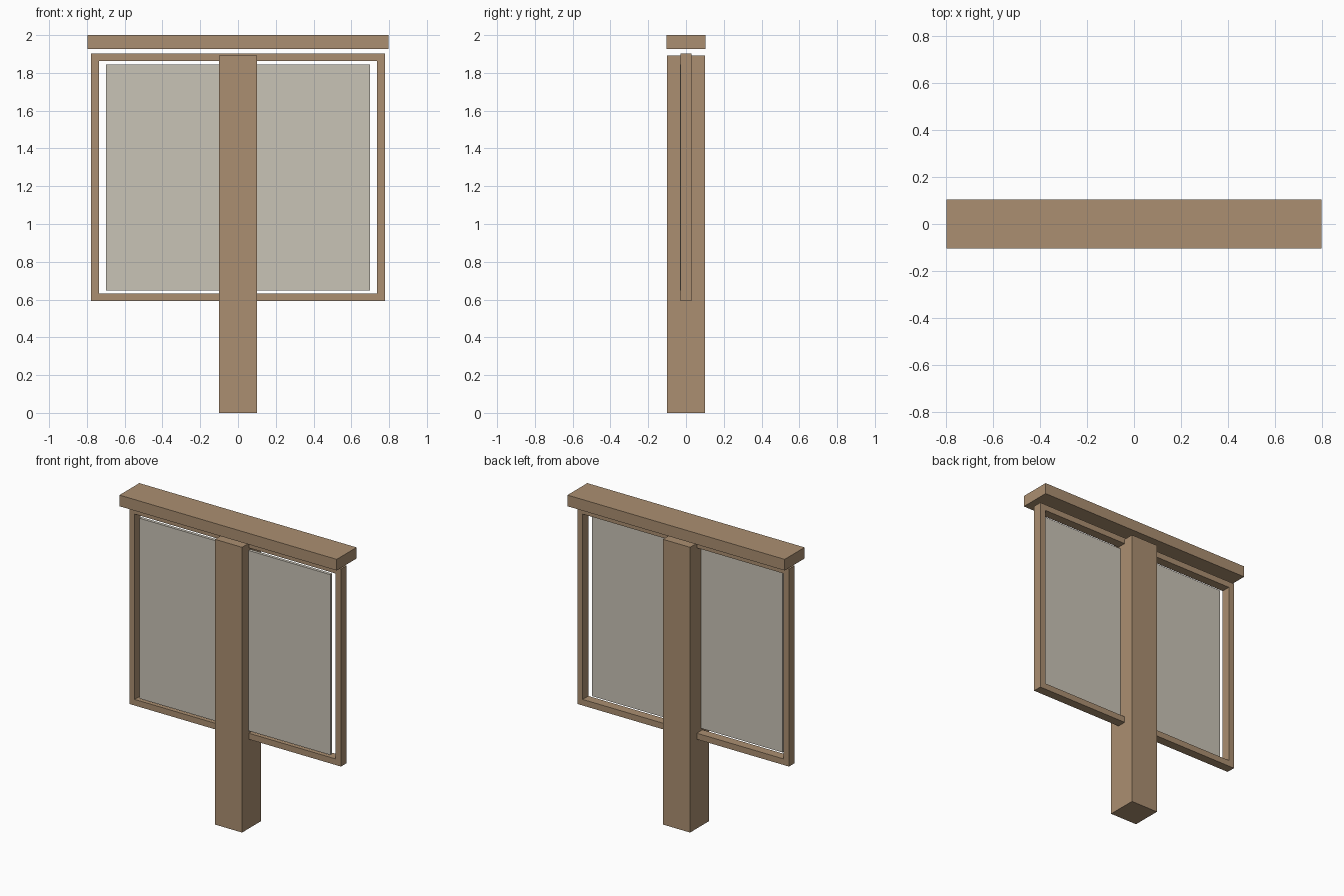
import bpy
import bmesh
from mathutils import Vector

default = bpy.data.objects.get("Cube")
if default:
    bpy.data.objects.remove(default, do_unlink=True)


def make_material(name, rgb):
    mat = bpy.data.materials.new(name)
    mat.use_nodes = True
    colour = (*rgb, 1.0)
    mat.diffuse_color = colour
    mat.node_tree.nodes["Principled BSDF"].inputs["Base Color"].default_value = colour
    return mat


wood = make_material("warm wood", (0.407, 0.275, 0.165))
board = make_material("pale grey board", (0.584, 0.546, 0.468))


def box(name, low, high, mat, border=0.0):
    """Box between two corners; a border cuts an opening through it along y."""
    low, high = Vector(low), Vector(high)
    size, centre = high - low, (low + high) / 2
    bm = bmesh.new()
    bmesh.ops.create_cube(bm, size=1)
    for v in bm.verts:
        v.co = Vector(a * b for a, b in zip(v.co, size)) + centre
    if border:
        bm.normal_update()
        ends = [f for f in bm.faces if abs(f.normal.y) > 0.9]
        bmesh.ops.inset_individual(bm, faces=ends, thickness=border)
        rims = [e for f in ends for e in f.edges]
        bmesh.ops.delete(bm, geom=ends, context="FACES_ONLY")
        bmesh.ops.bridge_loops(bm, edges=rims)
        bmesh.ops.recalc_face_normals(bm, faces=bm.faces)
    mesh = bpy.data.meshes.new(name)
    bm.to_mesh(mesh)
    bm.free()
    mesh.materials.append(mat)
    obj = bpy.data.objects.new(name, mesh)
    bpy.context.collection.objects.link(obj)
    return obj


# Square post standing on the ground
box("post", (-0.1, -0.1, 0), (0.1, 0.1, 1.892), wood)

# Hollow frame passing through the post
box("frame", (-0.777, -0.03, 0.592), (0.777, 0.03, 1.902), wood, border=0.057)

# Thin board near the front of the frame, with a narrow gap at each side
box("notice_board", (-0.7, -0.032, 0.649), (0.7, -0.012, 1.845), board)

# Flat cap floating just above the frame
box("cap", (-0.797, -0.104, 1.926), (0.797, 0.104, 2.0), wood)
